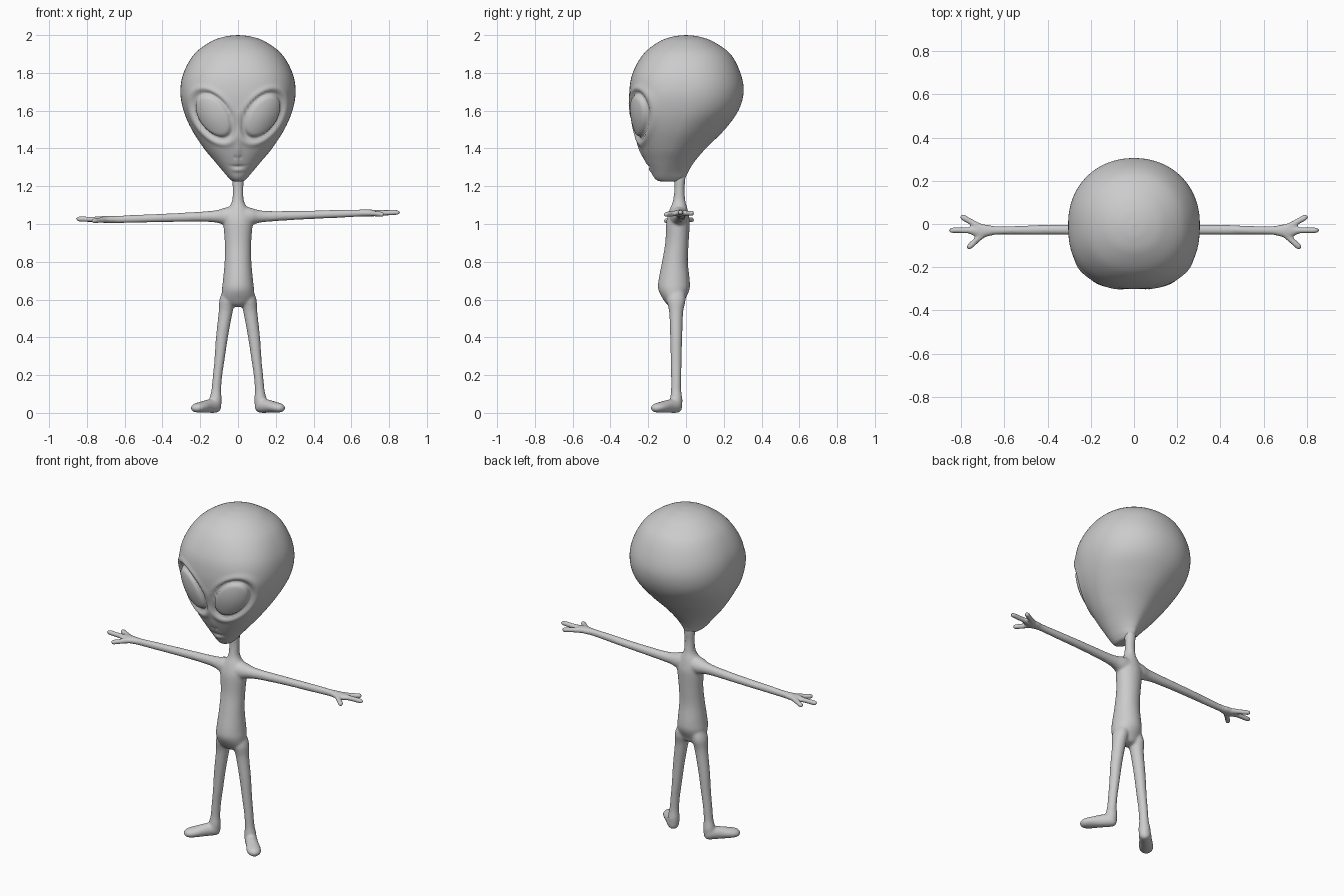
import bpy, bmesh, math
from mathutils import Vector

if "Cube" in bpy.data.objects:
    bpy.data.objects.remove(bpy.data.objects["Cube"])

skin = bpy.data.materials.new("grey skin")
skin.diffuse_color = (0.6, 0.6, 0.6, 1)
skin.use_nodes = True
skin.node_tree.nodes["Principled BSDF"].inputs["Base Color"].default_value = skin.diffuse_color


def spline(keys, steps):
    """Catmull-Rom samples through a list of number tuples."""
    k = [keys[0]] + list(keys) + [keys[-1]]
    out = []
    for i in range(1, len(k) - 2):
        for s in range(steps):
            t = s / steps
            out.append([0.5 * (2 * b + (c - a) * t + (2 * a - 5 * b + 4 * c - d) * t * t
                               + (3 * b - a - 3 * c + d) * t ** 3)
                        for a, b, c, d in zip(*k[i - 1:i + 3])])
    out.append(list(keys[-1]))
    return out


def skin_rings(bm, rings):
    """Bridge rings of points into a closed solid."""
    vs = [[bm.verts.new(p) for p in r] for r in rings]
    n = len(vs[0])
    for a, b in zip(vs, vs[1:]):
        for i in range(n):
            j = (i + 1) % n
            bm.faces.new((a[i], a[j], b[j], b[i]))
    bm.faces.new(vs[0][::-1])
    bm.faces.new(vs[-1])


def tube(bm, keys, seg=24, steps=6):
    """Soft tube through (x, y, z, side radius, other radius) keys."""
    axis = (Vector(keys[-1][:3]) - Vector(keys[0][:3])).normalized()
    if abs(axis.z) > 0.8:
        u, v = Vector((1, 0, 0)), Vector((0, 1, 0))
    else:
        u = Vector((-axis.y, axis.x, 0)).normalized()
        v = axis.cross(u)
    rings = []
    for x, y, z, ru, rv in spline(keys, steps):
        ru, rv = max(ru, 0.001), max(rv, 0.001)
        rings.append([Vector((x, y, z)) + u * ru * math.cos(a) + v * rv * math.sin(a)
                      for a in (2 * math.pi * i / seg for i in range(seg))])
    skin_rings(bm, rings)


def finish(name, bm):
    bmesh.ops.recalc_face_normals(bm, faces=bm.faces)
    me = bpy.data.meshes.new(name)
    bm.to_mesh(me)
    bm.free()
    me.materials.append(skin)
    ob = bpy.data.objects.new(name, me)
    bpy.context.collection.objects.link(ob)
    for p in me.polygons:
        p.use_smooth = True
    return ob


# ---- Body: torso, limbs, hands and feet fused into one soft skin ----
bm = bmesh.new()
# torso and neck: z, half width, front y, back y
torso = [(1.30, .030, -.075, .000), (1.24, .031, -.065, -.003), (1.18, .028, -.062, -.008),
         (1.12, .032, -.070, -.003), (1.08, .055, -.085, .008), (1.04, .078, -.098, .016),
         (1.0, .078, -.105, .02), (.9, .070, -.110, .014), (.8, .071, -.127, .010),
         (.7, .080, -.146, .020), (.65, .085, -.146, .018), (.60, .080, -.120, -.005),
         (.57, .05, -.095, -.02), (.56, .01, -.06, -.05)]
tube(bm, [(0, (f + b) / 2, z, w, (b - f) / 2) for z, w, f, b in torso], 32)

for s in (1, -1):
    # leg
    tube(bm, [(s * x, -.052, z, r, q) for x, z, r, q in
              [(.045, .66, .03, .04), (.056, .60, .042, .05), (.066, .53, .037, .037),
               (.085, .40, .032, .032), (.098, .28, .027, .029), (.108, .20, .025, .027),
               (.115, .12, .026, .027), (.119, .07, .033, .033), (.12, .02, .03, .03)]])
    # foot, turned outward
    tube(bm, [(s * x, y, z, r, h) for x, y, z, r, h in
              [(.103, -.030, .035, .004, .004), (.108, -.036, .036, .024, .030),
               (.125, -.055, .038, .034, .038), (.16, -.092, .035, .035, .035),
               (.195, -.130, .030, .040, .029), (.217, -.154, .027, .037, .025),
               (.232, -.170, .025, .025, .018), (.239, -.178, .024, .004, .004)]])
    # arm, one raised slightly and the other lowered
    hz = 1.058 if s > 0 else 1.024
    za = lambda x: 1.04 + (hz - 1.04) * min(max((x - .15) / .5, 0), 1)
    tube(bm, [(s * x, y, za(x), r, q) for x, y, r, q in
              [(.02, -.04, .05, .055), (.07, -.038, .045, .046), (.11, -.034, .034, .034),
               (.17, -.030, .027, .028), (.30, -.027, .024, .024), (.42, -.027, .023, .022),
               (.55, -.029, .020, .021), (.64, -.030, .020, .019), (.69, -.031, .030, .019),
               (.73, -.031, .028, .017), (.77, -.031, .012, .012)]])
    # three fingers: start and tip
    for x0, y0, x1, y1, dz in [(.70, -.030, .858, -.029, .003), (.70, -.022, .805, .038, -.002),
                               (.69, -.038, .772, -.114, -.008)]:
        keys = [(0, .018), (.5, .0145), (.8, .0145), (.94, .0125), (1.0, .004)]
        tube(bm, [(s * (x0 + (x1 - x0) * t), y0 + (y1 - y0) * t, hz + dz * t, r, r)
                  for t, r in keys], 16)
body = finish("body", bm)
rm = body.modifiers.new("fuse", 'REMESH')
rm.mode = 'VOXEL'
rm.voxel_size = 0.0065
rm.use_smooth_shade = True
sm = body.modifiers.new("soften", 'SMOOTH')
sm.factor = 0.5
sm.iterations = 8

# ---- Head: egg sections with separate front and back depth ----
# z, half width, front y, back y, widest y, front exponent, back exponent
head_keys = [(2.0, .003, -.003, .003, 0, 2, 2), (1.992, .070, -.070, .070, 0, 2, 2),
             (1.965, .145, -.143, .145, 0, 2.1, 2), (1.90, .231, -.225, .235, 0, 2.2, 2.1),
             (1.80, .288, -.282, .288, 0, 2.4, 2.1), (1.70, .305, -.300, .305, 0, 2.5, 2.1),
             (1.60, .288, -.295, .277, -.01, 2.5, 2.1), (1.50, .245, -.275, .205, -.04, 2.4, 1.9),
             (1.40, .180, -.243, .105, -.075, 2.2, 1.8), (1.33, .122, -.213, .045, -.095, 2.1, 1.8),
             (1.28, .080, -.187, .014, -.105, 2, 1.8), (1.245, .050, -.168, -.004, -.105, 2, 1.9),
             (1.228, .030, -.145, -.03, -.10, 2, 2), (1.225, .006, -.11, -.09, -.10, 2, 2)]
SEG = 160


def spow(c, e):
    return math.copysign(abs(c) ** e, c)


rings = []
for z, w, f, b, yc, ef, eb in spline(head_keys, 10):
    ring = []
    for i in range(SEG):
        a = 2 * math.pi * i / SEG
        c, sn = math.cos(a), math.sin(a)
        e = 2 / (ef if sn < 0 else eb)
        d = (yc - f) if sn < 0 else (b - yc)
        ring.append(Vector((w * spow(c, e), yc + d * spow(sn, e), z)))
    rings.append(ring)
bm = bmesh.new()
skin_rings(bm, rings)
bmesh.ops.recalc_face_normals(bm, faces=bm.faces)
bm.normal_update()


def bump(t, width):
    return math.exp(-(t / width) ** 2)


# face relief: eyes in sockets, nose ridge, nostrils, mouth
ca, sa = math.cos(math.radians(54)), math.sin(math.radians(54))
moves = []
for v in bm.verts:
    x, y, z = v.co
    if y > -.08 or z > 1.85:
        continue
    ax, h = abs(x), 0.0
    dx, dz = ax - .132, z - 1.572
    p, q = dx * ca + dz * sa, -dx * sa + dz * ca
    r = math.hypot(p / .137, q / .083)
    h -= .017 * bump(r - 1.0, .10)                        # socket groove
    h += .006 * bump(r - 1.22, .13)                       # socket rim
    if r < 1:
        h += .012 * (1 - r * r)                           # eyeball
    h += .008 * bump(x, .016) * bump(z - 1.40, .06)       # nose
    h -= .005 * bump(ax - .013, .007) * bump(z - 1.352, .009)  # nostrils
    h -= .006 * bump(z - 1.303 - 2.5 * x * x, .008) * bump(x, .035)  # mouth
    h += .004 * bump(z - 1.285, .010) * bump(x, .03)      # lower lip
    moves.append((v, v.normal * h))
for v, d in moves:
    v.co += d
finish("head", bm)
